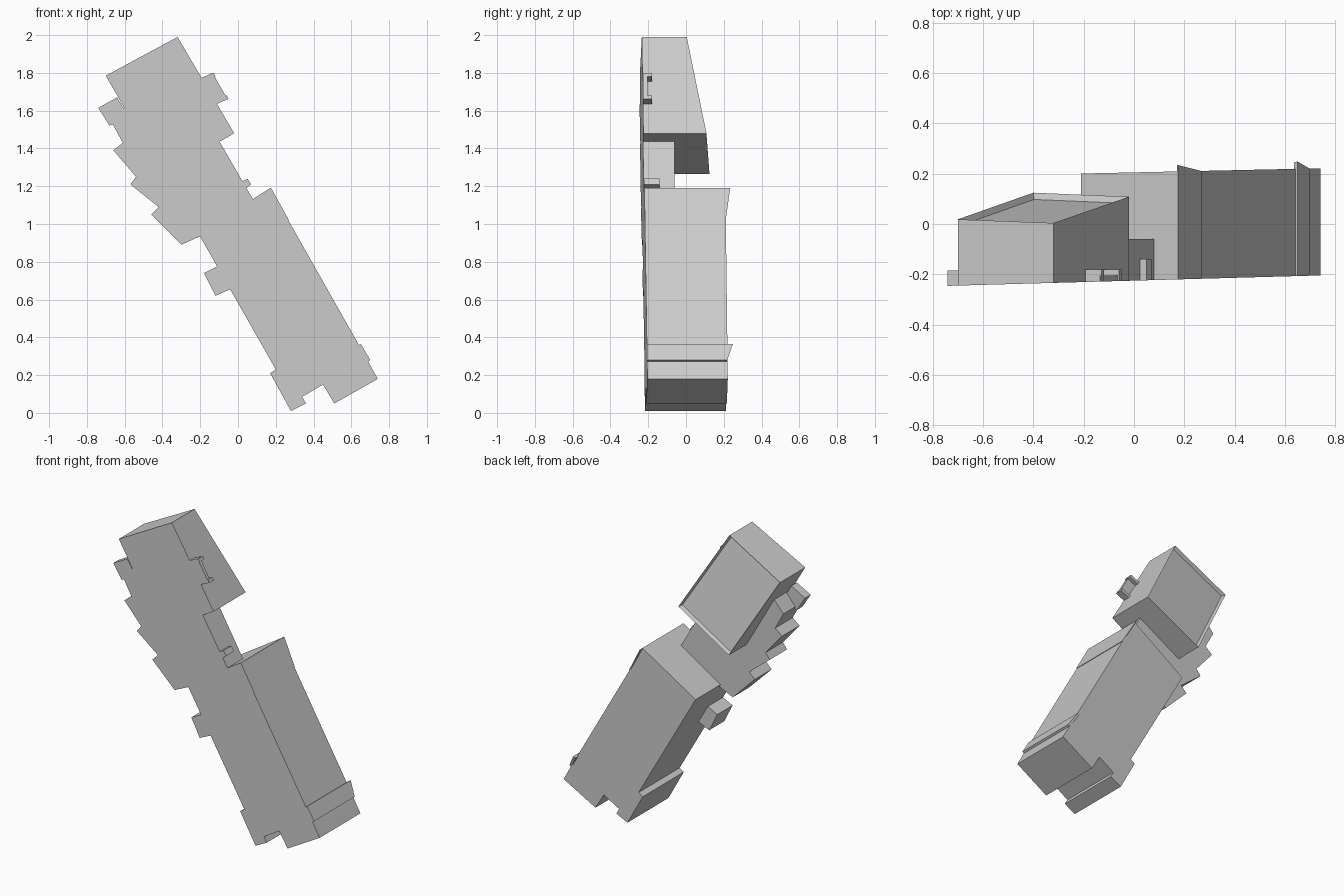
import bpy, bmesh

cube = bpy.data.objects.get("Cube")
if cube:
    bpy.data.objects.remove(cube, do_unlink=True)

grey = bpy.data.materials.new("plain grey")
grey.use_nodes = True
COLOUR = (0.6, 0.6, 0.6, 1)
grey.diffuse_color = COLOUR
grey.node_tree.nodes["Principled BSDF"].inputs["Base Color"].default_value = COLOUR


def base(x, z):
    """Slightly tilted underside shared by every part."""
    return -0.225 + 0.028 * x


def level(y):
    return lambda x, z: y


def prism(name, outline, roof, floor=base, recess=0):
    """Extrude an x-z outline along y, optionally sinking the roof behind a rim."""
    bm = bmesh.new()
    low = [bm.verts.new((x, floor(x, z), z)) for x, z in outline]
    high = [bm.verts.new((x, roof(x, z), z)) for x, z in outline]
    bm.faces.new(low)
    top = bm.faces.new(high[::-1])
    n = len(outline)
    for i in range(n):
        j = (i + 1) % n
        bm.faces.new((low[i], high[i], high[j], low[j]))
    bmesh.ops.recalc_face_normals(bm, faces=bm.faces)
    if recess:
        bmesh.ops.inset_region(bm, faces=[top], thickness=0.012)
        bmesh.ops.translate(bm, verts=top.verts, vec=(0, -recess, 0))
    mesh = bpy.data.meshes.new(name)
    bm.to_mesh(mesh)
    bm.free()
    mesh.materials.append(grey)
    obj = bpy.data.objects.new(name, mesh)
    bpy.context.collection.objects.link(obj)
    return obj


# Long main hall with its notched end wing
prism("main_hall", [(0.17, 1.19), (0.64, 0.36), (0.74, 0.18), (0.51, 0.05),
                    (0.45, 0.15), (0.34, 0.085), (0.36, 0.05), (0.28, 0.01),
                    (0.17, 0.21), (0.20, 0.23), (-0.21, 0.95)],
      lambda x, z: 0.205 + 0.022 * x)

# Upper block with a sloping, sunken roof
prism("upper_block", [(-0.32, 1.99), (-0.02, 1.48), (-0.40, 1.265), (-0.70, 1.785)],
      lambda x, z: 0.004 + 0.172 * (1.99 - z) + 0.055 * (x + 0.32), recess=0.025)

# Low connecting wing with stepped side
prism("low_wing", [(-0.10, 1.44), (0.08, 1.13), (-0.19, 0.94), (-0.30, 0.89),
                   (-0.46, 1.05), (-0.42, 1.09), (-0.57, 1.21), (-0.54, 1.25),
                   (-0.66, 1.39), (-0.61, 1.43), (-0.67, 1.54), (-0.60, 1.62),
                   (-0.40, 1.50)], level(-0.06))

# Small side bays
prism("side_bay", [(-0.18, 0.74), (-0.10, 0.78), (-0.03, 0.66), (-0.12, 0.62)], level(-0.07))
prism("upper_bay", [(-0.74, 1.615), (-0.64, 1.67), (-0.58, 1.57), (-0.68, 1.52)], level(-0.185))
prism("door_post", [(0.01, 1.22), (0.05, 1.24), (0.07, 1.21), (0.03, 1.18)], level(-0.14))

# Porch on the upper block: slab and two end walls
prism("porch_slab", [(-0.20, 1.77), (-0.135, 1.80), (-0.06, 1.67), (-0.12, 1.64)],
      level(-0.205))
for i, (x, z) in enumerate([(-0.20, 1.77), (-0.13, 1.65)]):
    prism(f"porch_wall_{i + 1}", [(x, z), (x + 0.07, z + 0.03),
                                 (x + 0.08, z + 0.012), (x + 0.01, z - 0.018)],
          level(-0.18))

# Shallow projections on the long outer wall
prism("corner_pier", [(0.17, 1.19), (0.175, 1.19), (0.27, 1.02), (0.26, 1.02)],
      lambda x, z: 0.21 + 0.14 * (z - 1.02))
prism("wall_pier", [(0.635, 0.355), (0.65, 0.365), (0.70, 0.28), (0.685, 0.27)],
      lambda x, z: 0.215 + 0.35 * (z - 0.27))
